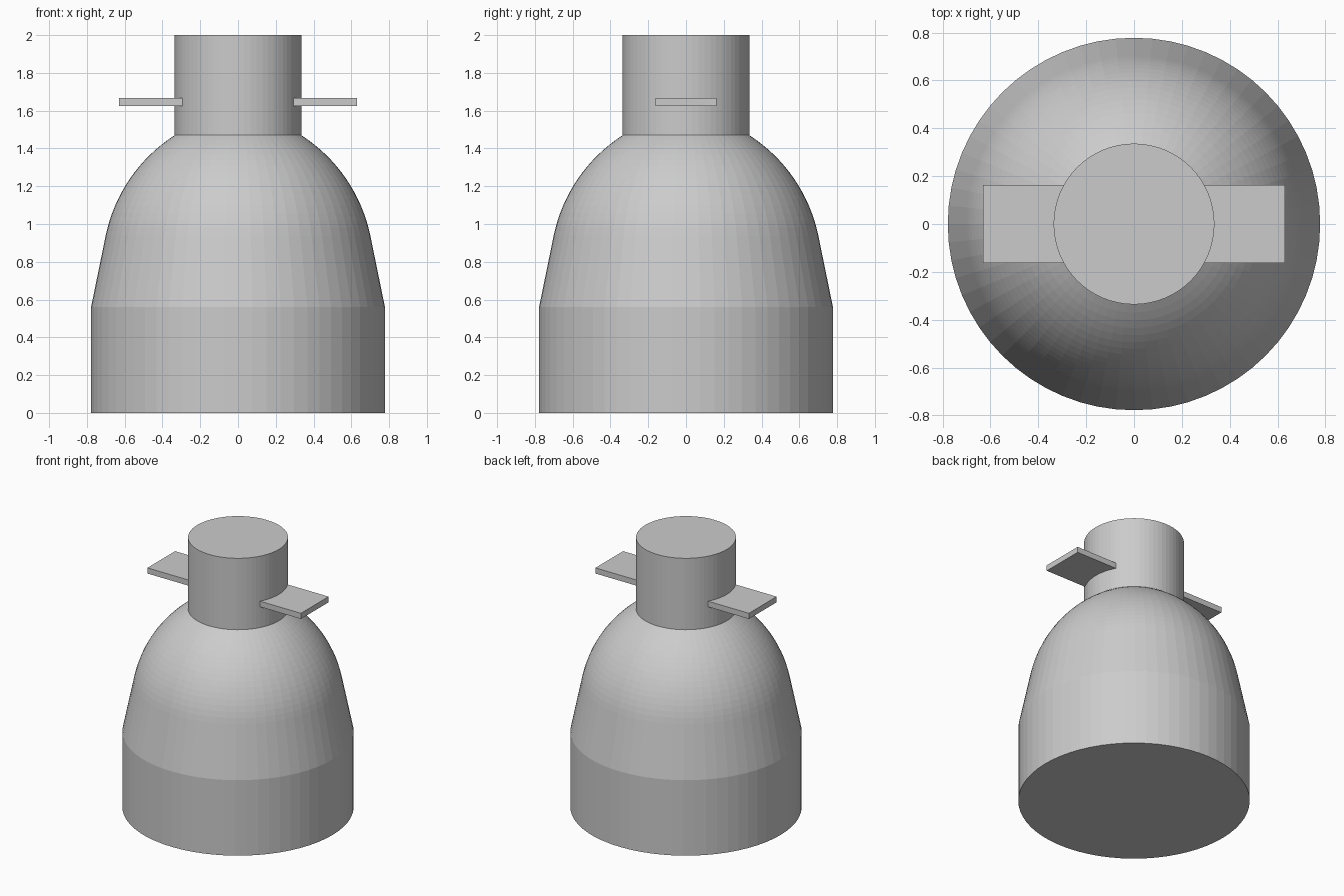
import bpy, bmesh, math

if "Cube" in bpy.data.objects:
    bpy.data.objects.remove(bpy.data.objects["Cube"])

SIDES = 64
NECK_R, NECK_Z = 0.336, 1.47

grey = bpy.data.materials.new("light grey")
grey.diffuse_color = (0.6, 0.6, 0.6, 1)
grey.use_nodes = True
grey.node_tree.nodes["Principled BSDF"].inputs["Base Color"].default_value = grey.diffuse_color


def finish(name, bm):
    bmesh.ops.recalc_face_normals(bm, faces=bm.faces)
    mesh = bpy.data.meshes.new(name)
    bm.to_mesh(mesh)
    bm.free()
    mesh.materials.append(grey)
    obj = bpy.data.objects.new(name, mesh)
    bpy.context.collection.objects.link(obj)
    return obj


def lathe(name, profile, cap_bottom=False, cap_top=False):
    """Flat-faced turned shape from (radius, height) points."""
    bm = bmesh.new()
    rings = []
    for r, z in profile:
        rings.append([bm.verts.new((r * math.cos(math.tau * i / SIDES),
                                    r * math.sin(math.tau * i / SIDES), z))
                      for i in range(SIDES)])
    for a, b in zip(rings, rings[1:]):
        for i in range(SIDES):
            j = (i + 1) % SIDES
            bm.faces.new((a[i], a[j], b[j], b[i]))
    if cap_bottom:
        bm.faces.new(rings[0][::-1])
    if cap_top:
        bm.faces.new(rings[-1])
    return finish(name, bm)


# Body: straight base, tapered band, then a domed shoulder arc up to the neck
profile = [(0.778, 0.0), (0.778, 0.56)]
arc_x, arc_z, arc_r = -0.115, 0.769, 0.833
start = math.atan2(0.94 - arc_z, 0.70 - arc_x)
end = math.atan2(NECK_Z - arc_z, NECK_R - arc_x)
STEPS = 16
for k in range(STEPS + 1):
    t = start + (end - start) * k / STEPS
    profile.append((arc_x + arc_r * math.cos(t), arc_z + arc_r * math.sin(t)))
profile[-1] = (NECK_R, NECK_Z)
lathe("body", profile, cap_bottom=True)

# Neck
lathe("neck", [(NECK_R, NECK_Z), (NECK_R, 2.0)], cap_top=True)

# Flat side tabs, rooted just inside the neck
for side, name in ((-1, "left_tab"), (1, "right_tab")):
    bm = bmesh.new()
    bmesh.ops.create_cube(bm, size=1)
    for v in bm.verts:
        v.co.x = side * (0.46 + v.co.x * 0.34)
        v.co.y *= 0.324
        v.co.z = 1.645 + v.co.z * 0.042
    finish(name, bm)
